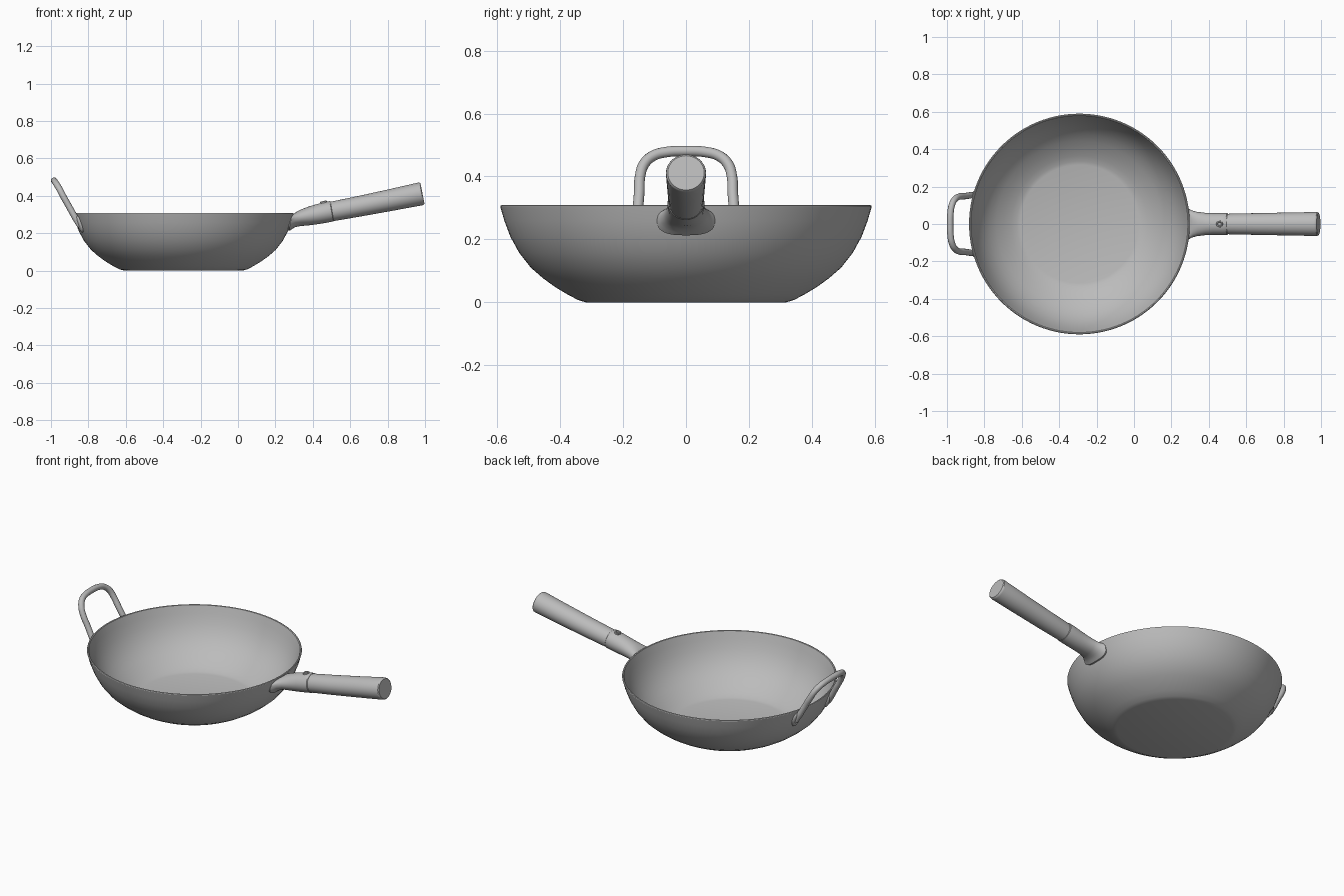
import bpy, bmesh, math
from mathutils import Vector, Matrix

cube = bpy.data.objects.get("Cube")
if cube:
    bpy.data.objects.remove(cube, do_unlink=True)

# One plain steel material
steel = bpy.data.materials.new("grey steel")
GREY = (0.5, 0.5, 0.5, 1.0)
steel.diffuse_color = GREY
steel.use_nodes = True
steel.node_tree.nodes["Principled BSDF"].inputs["Base Color"].default_value = GREY

BOWL_X = -0.292


def finish(ob, angle=32):
    """Give an object its material and smooth shading with sharp edges kept."""
    ob.data.materials.clear()
    ob.data.materials.append(steel)
    bpy.ops.object.select_all(action='DESELECT')
    ob.select_set(True)
    bpy.context.view_layer.objects.active = ob
    bpy.ops.object.shade_smooth_by_angle(angle=math.radians(angle))


def from_bmesh(name, bm, angle=32):
    bmesh.ops.recalc_face_normals(bm, faces=bm.faces)
    me = bpy.data.meshes.new(name)
    bm.to_mesh(me)
    bm.free()
    ob = bpy.data.objects.new(name, me)
    bpy.context.collection.objects.link(ob)
    finish(ob, angle)
    return ob


def skin(bm, rings, cap_start=True, cap_end=True):
    """Bridge equal closed rings of points with quads."""
    loops = [[bm.verts.new(p) for p in ring] for ring in rings]
    n = len(loops[0])
    for a, b in zip(loops, loops[1:]):
        for i in range(n):
            j = (i + 1) % n
            bm.faces.new((a[i], a[j], b[j], b[i]))
    if cap_start:
        bm.faces.new(loops[0])
    if cap_end:
        bm.faces.new(loops[-1])


# Bowl: flat base, curved wall, thin rounded rim, inner wall
outer = [(0.318, 0.0), (0.342, 0.007), (0.375, 0.024), (0.415, 0.048), (0.455, 0.077),
         (0.493, 0.110), (0.530, 0.157), (0.558, 0.208), (0.577, 0.258), (0.590, 0.303)]
rim = [(0.589, 0.307), (0.585, 0.309), (0.580, 0.307)]
inner = [(r - 0.011, z + 0.006) for r, z in reversed(outer[2:-1])]
inner += [(0.335, 0.017), (0.316, 0.012)]
SEG = 112
bm = bmesh.new()
skin(bm, [[(BOWL_X + r * math.cos(2 * math.pi * i / SEG), r * math.sin(2 * math.pi * i / SEG), z)
           for i in range(SEG)] for r, z in outer + rim + inner])
from_bmesh("bowl", bm, 24)


def section(top, bottom, half_width, wrap=0.0, n=40, power=1.0):
    """Oval ring between a top and a bottom point; wrap bends it round the bowl."""
    t, b = Vector((top[0], 0, top[1])), Vector((bottom[0], 0, bottom[1]))
    mid, up = (t + b) / 2, (t - b) / 2
    ring = []
    for i in range(n):
        a = 2 * math.pi * i / n
        c, s = math.cos(a), math.sin(a)
        c = math.copysign(abs(c) ** power, c)
        s = math.copysign(abs(s) ** power, s)
        p = mid + up * s + Vector((0, half_width * c, 0))
        p.x += wrap * (math.sqrt(0.575 ** 2 - p.y ** 2) - 0.575)
        ring.append(p)
    return ring


# Handle socket: wide flange on the wall, narrowing into a tube
bm = bmesh.new()
skin(bm, [
    section((0.290, 0.300), (0.264, 0.214), 0.091, 1, power=0.75),
    section((0.298, 0.303), (0.278, 0.213), 0.092, 1, power=0.75),
    section((0.303, 0.307), (0.289, 0.222), 0.084, 0.8, power=0.8),
    section((0.315, 0.316), (0.305, 0.232), 0.073, 0.5, power=0.9),
    section((0.340, 0.328), (0.335, 0.238), 0.065, 0.2),
    section((0.380, 0.343), (0.390, 0.243), 0.059),
    section((0.420, 0.355), (0.440, 0.250), 0.058),
    section((0.465, 0.366), (0.485, 0.258), 0.059),
    section((0.490, 0.371), (0.510, 0.263), 0.058),
    section((0.494, 0.369), (0.513, 0.267), 0.054),
])
from_bmesh("handle_socket", bm, 40)

# Handle grip: round bar widening towards a softly rounded end
bm = bmesh.new()
skin(bm, [
    section((0.440, 0.354), (0.460, 0.258), 0.050),
    section((0.500, 0.369), (0.520, 0.266), 0.055),
    section((0.640, 0.398), (0.660, 0.290), 0.058),
    section((0.800, 0.433), (0.822, 0.319), 0.061),
    section((0.962, 0.470), (0.985, 0.349), 0.064),
    section((0.971, 0.470), (0.993, 0.352), 0.063),
    section((0.976, 0.466), (0.997, 0.357), 0.058),
])
from_bmesh("handle_grip", bm, 40)

# Rivet ring on the socket, with a sunken head
tilt = Matrix.Rotation(math.radians(-12), 4, 'Y')
bm = bmesh.new()
skin(bm, [[(r * math.cos(math.pi * i / 10), r * math.sin(math.pi * i / 10), z) for i in range(20)]
          for r, z in [(0.018, -0.02), (0.018, 0.006), (0.015, 0.009), (0.011, 0.008), (0.009, 0.002)]])
bm.transform(Matrix.Translation((0.458, 0, 0.363)) @ tilt)
from_bmesh("handle_rivet", bm)

# Loop handle: mirrored path of a bent rod, given as x, y, z
half = [(-0.846, 0.158, 0.235), (-0.872, 0.154, 0.285), (-0.905, 0.149, 0.345),
        (-0.936, 0.146, 0.400), (-0.957, 0.133, 0.440), (-0.973, 0.104, 0.466),
        (-0.981, 0.060, 0.478)]
path = half + [(-0.983, 0.0, 0.481)] + [(x, -y, z) for x, y, z in reversed(half)]
cu = bpy.data.curves.new("loop_handle", 'CURVE')
cu.dimensions = '3D'
cu.bevel_depth = 0.017
cu.bevel_resolution = 5
cu.resolution_u = 6
cu.use_fill_caps = True
sp = cu.splines.new('BEZIER')
sp.bezier_points.add(len(path) - 1)
for bp, p in zip(sp.bezier_points, path):
    bp.co = p
    bp.handle_left_type = bp.handle_right_type = 'AUTO'
sp.bezier_points[0].radius = sp.bezier_points[-1].radius = 0.75
loop = bpy.data.objects.new("loop_handle", cu)
bpy.context.collection.objects.link(loop)
bpy.ops.object.select_all(action='DESELECT')
loop.select_set(True)
bpy.context.view_layer.objects.active = loop
bpy.ops.object.convert(target='MESH')
finish(bpy.context.view_layer.objects.active, 50)

# Flattened welded feet of the loop handle, lying on the wall
for side, name in ((1, "left"), (-1, "right")):
    az = math.pi - side * math.radians(15.7)
    place = (Matrix.Translation((BOWL_X + 0.576 * math.cos(az), 0.576 * math.sin(az), 0.248))
             @ Matrix.Rotation(az, 4, 'Z') @ Matrix.Rotation(math.radians(20), 4, 'Y'))
    bm = bmesh.new()
    bmesh.ops.create_uvsphere(bm, u_segments=24, v_segments=14, radius=1.0)
    bm.transform(place @ Matrix.Diagonal((0.012, 0.026, 0.048, 1)))
    from_bmesh(name + "_loop_foot", bm, 50)
